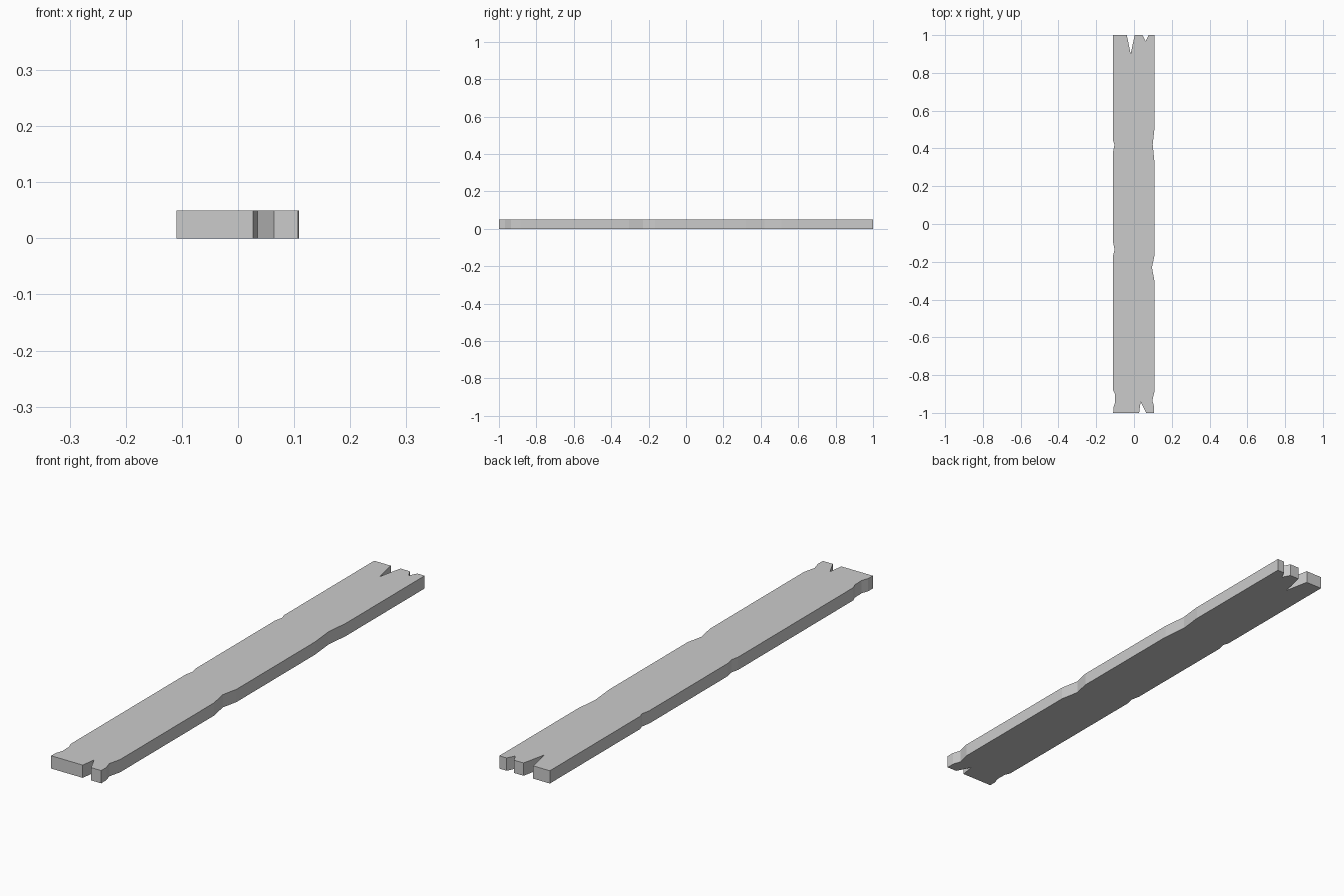
import bpy, bmesh

if "Cube" in bpy.data.objects:
    bpy.data.objects.remove(bpy.data.objects["Cube"])

# Plank outline seen from above, counter-clockwise, with chipped edges and split ends
front_end = [(-0.11, -1), (0.027, -1), (0.035, -0.942), (0.064, -1), (0.107, -1)]
right_edge = [(0.107, -0.968), (0.097, -0.935), (0.109, -0.885),
              (0.109, -0.305), (0.095, -0.23), (0.109, -0.165),
              (0.109, 0.32), (0.099, 0.42), (0.109, 0.51)]
back_end = [(0.109, 1), (0.077, 1), (0.062, 0.968), (0.045, 1),
            (0.004, 1), (-0.018, 0.90), (-0.038, 1), (-0.11, 1)]
left_edge = [(-0.11, 0.44), (-0.103, 0.42), (-0.11, 0.385),
             (-0.11, -0.1), (-0.103, -0.135), (-0.11, -0.165),
             (-0.11, -0.88), (-0.101, -0.9), (-0.1, -0.945), (-0.109, -0.97)]
outline = front_end + right_edge + back_end + left_edge
THICKNESS = 0.05

# Extrude the outline into a solid board
bm = bmesh.new()
face = bm.faces.new([bm.verts.new((x, y, 0)) for x, y in outline])
top = bmesh.ops.extrude_face_region(bm, geom=[face], use_keep_orig=True)["geom"]
bmesh.ops.translate(bm, vec=(0, 0, THICKNESS),
                    verts=[g for g in top if isinstance(g, bmesh.types.BMVert)])
bmesh.ops.triangulate(bm, faces=[f for f in bm.faces if len(f.verts) > 4])
bmesh.ops.recalc_face_normals(bm, faces=bm.faces)

mesh = bpy.data.meshes.new("wooden_plank")
bm.to_mesh(mesh)
bm.free()
bpy.context.collection.objects.link(bpy.data.objects.new("wooden_plank", mesh))
